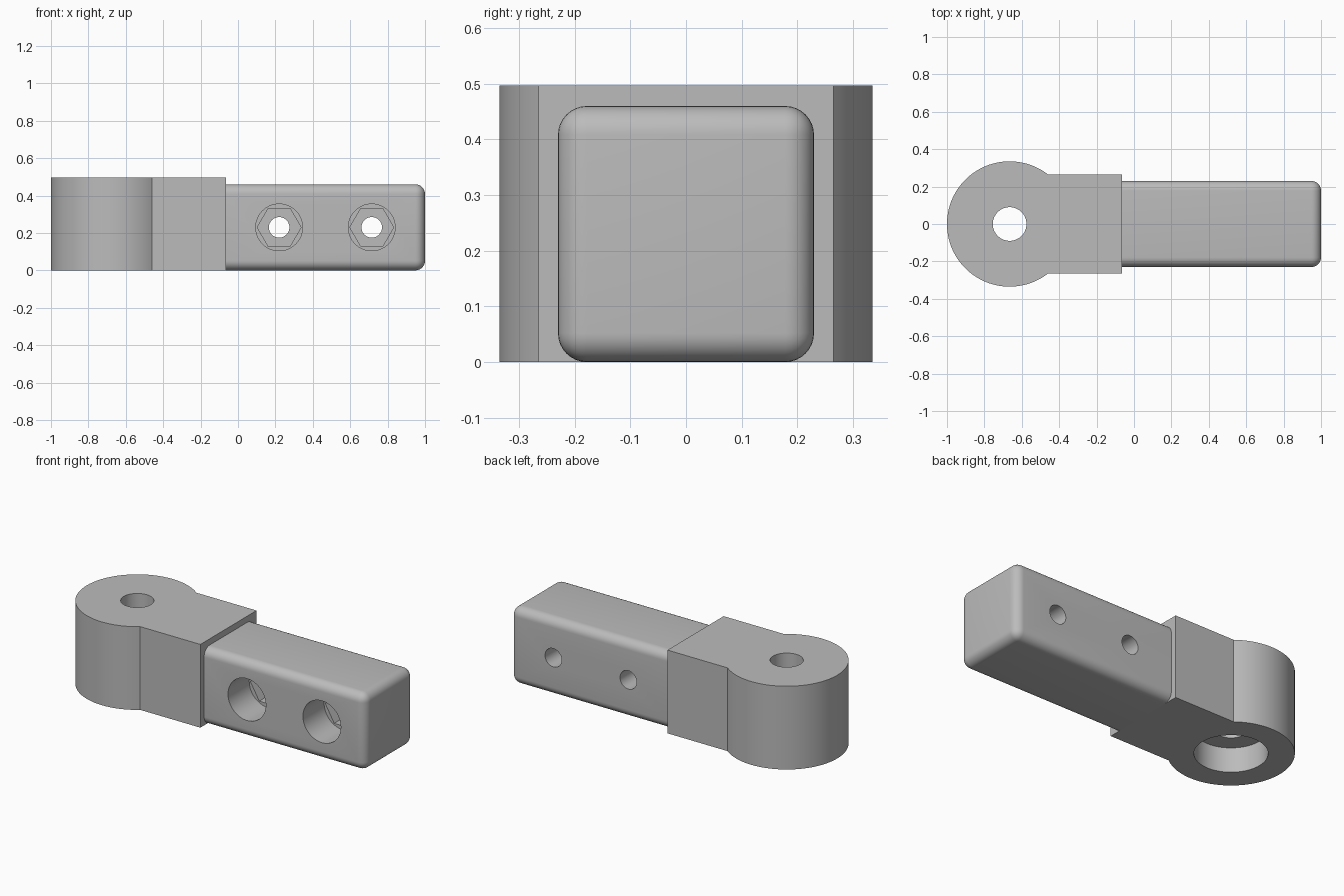
import bpy
import bmesh
from math import asin, cos, sin, pi
from mathutils import Matrix, Vector

default = bpy.data.objects.get("Cube")
if default:
    bpy.data.objects.remove(default, do_unlink=True)

grey = bpy.data.materials.new("plain grey")
grey.use_nodes = True
colour = (0.5, 0.5, 0.5, 1)
grey.diffuse_color = colour
grey.node_tree.nodes["Principled BSDF"].inputs["Base Color"].default_value = colour


def add_object(name, bm):
    bmesh.ops.recalc_face_normals(bm, faces=bm.faces)
    mesh = bpy.data.meshes.new(name)
    bm.to_mesh(mesh)
    bm.free()
    mesh.materials.append(grey)
    obj = bpy.data.objects.new(name, mesh)
    bpy.context.collection.objects.link(obj)
    return obj


def cylinder(name, start, end, radius, sides=64):
    """Cylinder running between two points; six sides give a hexagon."""
    start, end = Vector(start), Vector(end)
    axis = end - start
    turn = axis.to_track_quat("Z", "Y").to_matrix().to_4x4()
    bm = bmesh.new()
    bmesh.ops.create_cone(bm, cap_ends=True, segments=sides, radius1=radius,
                          radius2=radius, depth=axis.length,
                          matrix=Matrix.Translation((start + end) / 2) @ turn)
    # A hexagon is turned so that two corners point along x
    if sides == 6:
        bmesh.ops.rotate(bm, verts=bm.verts, cent=start,
                         matrix=Matrix.Rotation(pi / 6, 3, axis))
    return add_object(name, bm)


def cut(target, cutters):
    bpy.ops.object.select_all(action="DESELECT")
    bpy.context.view_layer.objects.active = target
    target.select_set(True)
    for cutter in cutters:
        mod = target.modifiers.new("cut", "BOOLEAN")
        mod.operation = "DIFFERENCE"
        mod.solver = "EXACT"
        mod.object = cutter
        bpy.ops.object.modifier_apply(modifier=mod.name)
        bpy.data.objects.remove(cutter, do_unlink=True)
    bpy.ops.object.shade_smooth_by_angle(angle=pi / 6)


# Round head and square neck, extruded from one outline
HEAD_X, HEAD_R, HEIGHT = -0.665, 0.335, 0.497
NECK_X, NECK_Y = -0.063, 0.265
first = asin(NECK_Y / HEAD_R)
steps = 72
outline = [(NECK_X, -NECK_Y), (NECK_X, NECK_Y)]
for i in range(steps + 1):
    a = first + (2 * pi - 2 * first) * i / steps
    outline.append((HEAD_X + HEAD_R * cos(a), HEAD_R * sin(a)))
bm = bmesh.new()
base = bm.faces.new([bm.verts.new((x, y, 0)) for x, y in outline])
result = bmesh.ops.extrude_face_region(bm, geom=[base], use_keep_orig=True)
top = [v for v in result["geom"] if isinstance(v, bmesh.types.BMVert)]
bmesh.ops.translate(bm, verts=top, vec=(0, 0, HEIGHT))
head = add_object("head_and_neck", bm)

# Pin hole with a wide recess underneath
cut(head, [
    cylinder("recess_cutter", (HEAD_X, 0, -0.1), (HEAD_X, 0, 0.147), 0.195),
    cylinder("pin_cutter", (HEAD_X, 0, 0.1), (HEAD_X, 0, 0.6), 0.09),
])

# Square arm, rounded everywhere except where it meets the neck
SIZE = 0.46
bm = bmesh.new()
bmesh.ops.create_cube(bm, size=1)
bmesh.ops.scale(bm, vec=(1 - NECK_X, SIZE, SIZE), verts=bm.verts)
bmesh.ops.translate(bm, vec=((1 + NECK_X) / 2, 0, SIZE / 2), verts=bm.verts)
rounded = [e for e in bm.edges if max(v.co.x for v in e.verts) > 0.5]
bmesh.ops.bevel(bm, geom=rounded, offset=0.052, segments=8, profile=0.5,
                affect="EDGES")
arm = add_object("arm", bm)

# Bolt holes: round recess at the front, hexagonal nut seat, through hole
cutters = []
for x in (0.22, 0.715):
    z = SIZE / 2
    cutters += [
        cylinder("bolt_cutter", (x, -0.3, z), (x, 0.3, z), 0.055, 32),
        cylinder("nut_cutter", (x, -0.3, z), (x, 0.07, z), 0.117, 6),
        cylinder("recess_cutter", (x, -0.3, z), (x, -0.03, z), 0.125),
    ]
cut(arm, cutters)
